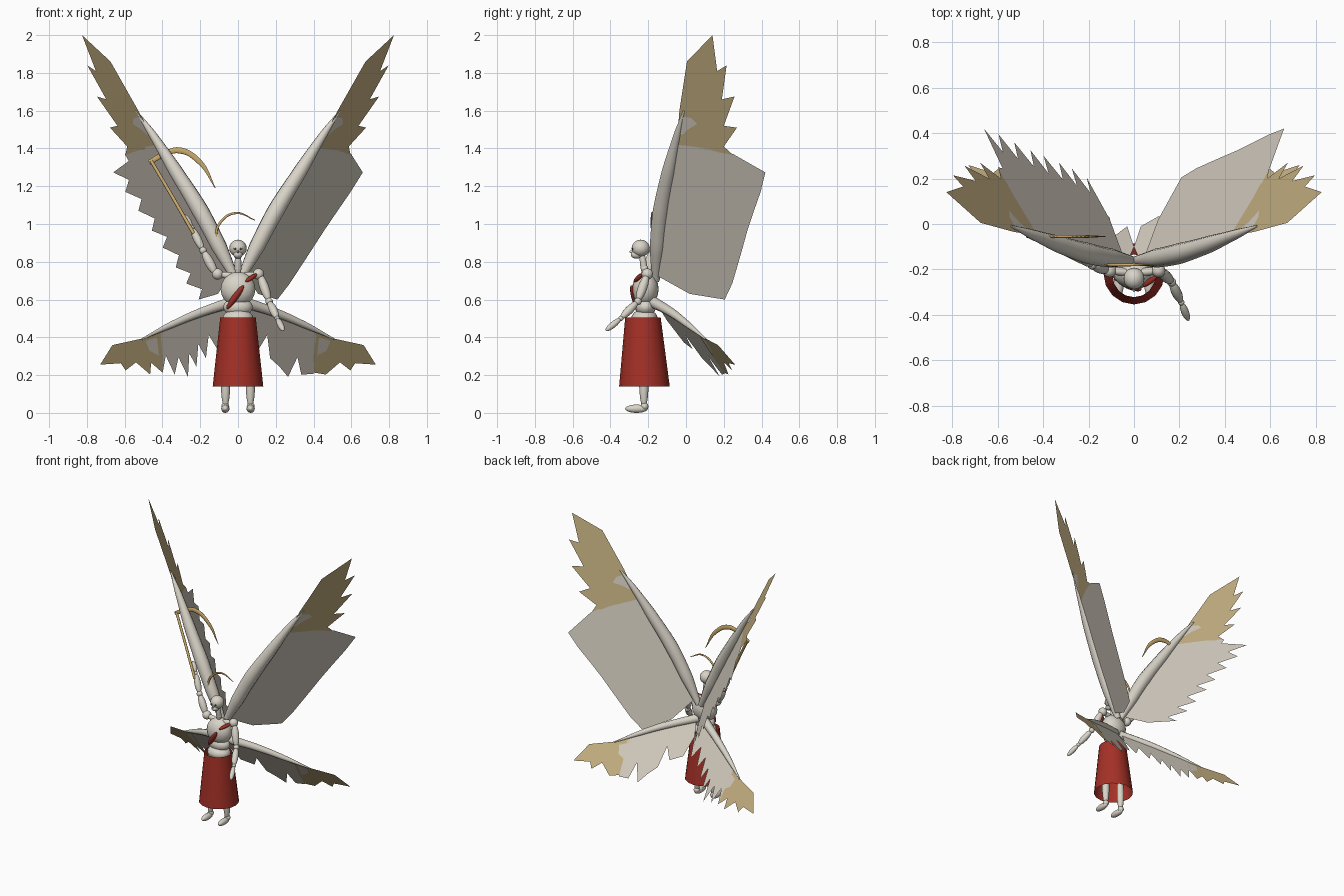
import bpy, bmesh, math
from mathutils import Vector

if "Cube" in bpy.data.objects:
    bpy.data.objects.remove(bpy.data.objects["Cube"])


def material(name, rgb):
    m = bpy.data.materials.new(name)
    m.use_nodes = True
    m.diffuse_color = (*rgb, 1)
    bsdf = next(n for n in m.node_tree.nodes if n.type == 'BSDF_PRINCIPLED')
    bsdf.inputs["Base Color"].default_value = (*rgb, 1)
    return m


BONE = material("bone white", (.70, .66, .58))
FEATHER = material("feather grey", (.65, .60, .52))
TAN = material("feather tan", (.55, .43, .22))
GOLD = material("gold", (.60, .41, .15))
RED = material("cloth red", (.37, .03, .02))
DARK = material("eye dark", (.10, .09, .08))


def finish(ob, name, mat, angle=60):
    ob.name = name
    ob.data.materials.clear()
    ob.data.materials.append(mat)
    if angle:
        bpy.ops.object.select_all(action='DESELECT')
        ob.select_set(True)
        bpy.context.view_layer.objects.active = ob
        bpy.ops.object.shade_smooth_by_angle(angle=math.radians(angle))
    return ob


def from_bmesh(bm, name, mat, angle=0):
    me = bpy.data.meshes.new(name)
    bm.to_mesh(me)
    bm.free()
    ob = bpy.data.objects.new(name, me)
    bpy.context.collection.objects.link(ob)
    return finish(ob, name, mat, angle)


def ball(name, pos, size, mat=BONE):
    """Ellipsoid with the given half sizes."""
    bpy.ops.mesh.primitive_uv_sphere_add(segments=16, ring_count=10, location=pos)
    ob = bpy.context.object
    ob.scale = size if isinstance(size, tuple) else (size,) * 3
    return finish(ob, name, mat)


def spindle(name, a, b, r, mat=BONE):
    """Ellipsoid stretched from a to b."""
    a, b = Vector(a), Vector(b)
    ob = ball(name, (a + b) / 2, (r, r, (b - a).length / 2), mat)
    ob.rotation_euler = (b - a).to_track_quat('Z', 'Y').to_euler()
    return ob


def tube(name, points, radii, mat):
    """Tapered smooth tube through points."""
    cu = bpy.data.curves.new(name, 'CURVE')
    cu.dimensions = '3D'
    cu.bevel_depth, cu.bevel_resolution, cu.resolution_u = 1, 3, 6
    cu.use_fill_caps = True
    sp = cu.splines.new('BEZIER')
    sp.bezier_points.add(len(points) - 1)
    for bp, p, r in zip(sp.bezier_points, points, radii):
        bp.co, bp.radius = p, r
        bp.handle_left_type = bp.handle_right_type = 'AUTO'
    ob = bpy.data.objects.new(name, cu)
    bpy.context.collection.objects.link(ob)
    bpy.ops.object.select_all(action='DESELECT')
    ob.select_set(True)
    bpy.context.view_layer.objects.active = ob
    bpy.ops.object.convert(target='MESH')
    return finish(bpy.context.object, name, mat)


def sheet(name, outline, plane, side, mat, lift=0):
    """Flat feather sheet: 2D outline placed on a wing plane."""
    bm = bmesh.new()
    vs = []
    for p in outline:
        x, y, z = plane(*p)
        vs.append(bm.verts.new((side * (x + lift), y, z)))
    f = bm.faces.new(vs)
    bmesh.ops.triangulate(bm, faces=[f])
    return from_bmesh(bm, name, mat)


def feathered(tips, back):
    """Saw-tooth edge: a notch behind each pair of neighbouring tips."""
    out = []
    for a, b in zip(tips, tips[1:]):
        out += [a, ((a[0] + b[0]) / 2 + back[0], (a[1] + b[1]) / 2 + back[1])]
    return out + [tips[-1]]


def upper(y, z):
    return (.04 + .63 * (y + .16) + .47 * (z - .73), y, z)


def lower(x, y):
    return (x, y, .6 + .386 * (x - .03) - 1.43 * (y + .17))


# Wing outlines: upper in (y, z), lower in (x, y)
UP_GREY = feathered([(.25, 1.37), (.42, 1.273), (.395, 1.17), (.36, 1.07), (.325, .965),
                     (.30, .875), (.27, .77), (.245, .685), (.205, .60)], (-.09, .012))
UP_GREY += [(.02, .63), (-.16, .73), (-.14, 1.07), (-.09, 1.28), (-.05, 1.42), (.12, 1.40)]
UP_TAN = [(-.05, 1.40), (-.035, 1.6), (.005, 1.86), (.14, 2.0), (.165, 1.81), (.215, 1.84),
          (.19, 1.66), (.257, 1.675), (.20, 1.52), (.27, 1.51), (.2, 1.41), (.25, 1.365), (.12, 1.39)]
UP_PATCH = [(-.03, 1.57), (.03, 1.56), (.06, 1.53), (.01, 1.50), (-.02, 1.47), (-.04, 1.48)]
LOW_GREY = [(.03, -.17), (.2, -.07), (.35, .01), (.43, .06), (.41, .14)]
LOW_GREY += feathered([(.40, .205), (.335, .19), (.265, .18), (.22, .13), (.17, .085),
                       (.11, .035), (.03, -.01)], (.015, -.065)) + [(0, -.10)]
LOW_TAN = [(.41, .05), (.5, .10), (.665, .17), (.73, .26), (.62, .225), (.595, .245),
           (.54, .2), (.465, .225), (.46, .18), (.40, .2), (.40, .14)]
LOW_PATCH = [(.42, .075), (.48, .105), (.46, .135), (.41, .14)]

for side, label in ((1, "left"), (-1, "right")):
    def m(x, y, z):
        return (side * x, y, z)

    # Wings
    sheet(label + "_upper_wing_feathers", UP_GREY, upper, side, FEATHER)
    sheet(label + "_upper_wing_tip", UP_TAN, upper, side, TAN)
    sheet(label + "_lower_wing_feathers", LOW_GREY, lower, side, FEATHER)
    sheet(label + "_lower_wing_tip", LOW_TAN, lower, side, TAN)
    for lift in (-.003, .003):
        sheet(label + "_upper_wing_patch", UP_PATCH, upper, side, FEATHER, lift)
        sheet(label + "_lower_wing_patch", LOW_PATCH, lower, side, FEATHER, lift * 3)
    tube(label + "_upper_wing_arm",
         [m(.01, -.16, .70), m(.1, -.15, .88), m(.2, -.13, 1.07), m(.33, -.09, 1.28),
          m(.45, -.045, 1.47), m(.54, -.01, 1.6)],
         [.02, .042, .046, .038, .022, .005], BONE)
    tube(label + "_lower_wing_arm",
         [m(.02, -.18, .59), m(.2, -.075, .53), m(.35, .01, .467), m(.51, .105, .39)],
         [.03, .024, .018, .004], BONE)

    # Legs and feet
    spindle(label + "_thigh", m(.055, -.22, .50), m(.065, -.225, .25), .035)
    spindle(label + "_shin", m(.065, -.225, .30), m(.066, -.222, .02), .025)
    ball(label + "_ankle", m(.067, -.22, .035), .021)
    ball(label + "_foot", m(.067, -.262, .022), (.022, .06, .022))

    # Shoulders and collar bones
    ball(label + "_shoulder", m(.108, -.205, .735), .03)
    spindle(label + "_collar_bone", m(.0, -.215, .72), m(.11, -.205, .735), .018)

    # Eyes
    ball(label + "_eye", m(.017, -.284, .868), (.008, .004, .006), DARK)


def arm(label, shoulder, elbow, wrist, tip):
    spindle(label + "_upper_arm", shoulder, elbow, .025)
    ball(label + "_elbow", elbow, .02)
    spindle(label + "_forearm", elbow, wrist, .022)
    ball(label + "_wrist", wrist, .014)
    spindle(label + "_hand", wrist, tip, .017)


arm("left", (.115, -.205, .735), (.165, -.255, .59), (.208, -.345, .50), (.24, -.425, .435))
arm("right", (-.115, -.205, .73), (-.185, -.18, .86), (-.245, -.14, .98), (-.285, -.115, 1.05))

# Torso, neck and head
ball("chest", (0, -.215, .655), (.092, .07, .092))
ball("abdomen", (0, -.215, .56), (.078, .055, .05))
ball("pelvis", (0, -.22, .50), (.082, .07, .05))
spindle("neck", (0, -.215, .71), (0, -.235, .86), .018)
ball("neck_joint", (0, -.22, .765), .02)
ball("head", (0, -.24, .872), (.046, .048, .045))
ball("jaw", (0, -.262, .838), (.024, .03, .022))
ball("nose", (0, -.288, .853), (.006, .012, .008))

# Skirt, an open cone
bm = bmesh.new()
rings = []
for y, z, r in ((-.22, .14, .134), (-.228, .505, .094)):
    rings.append([bm.verts.new((r * math.sin(a), y + r * math.cos(a), z))
                  for a in (math.tau * i / 16 for i in range(16))])
for i in range(16):
    j = (i + 1) % 16
    bm.faces.new((rings[0][j], rings[0][i], rings[1][i], rings[1][j]))
bmesh.ops.recalc_face_normals(bm, faces=bm.faces)
from_bmesh(bm, "skirt", RED, 60)

# Red chest ornaments
spindle("chest_ornament", (-.06, -.255, .55), (.03, -.29, .675), .017, RED)
spindle("shoulder_ornament", (.04, -.275, .695), (.10, -.23, .735), .012, RED)

# Halo crescent behind the head
tube("halo", [(-.07, -.18, .83), (-.115, -.18, .92), (-.092, -.18, 1.01), (-.01, -.18, 1.058),
              (.09, -.18, 1.02)], [.002, .006, .007, .006, .002], GOLD)

# Scythe
tube("scythe_shaft", [(-.235, -.165, .95), (-.345, -.11, 1.14), (-.46, -.055, 1.335)],
     [.009, .009, .009], GOLD)
blade = tube("scythe_blade",
             [(-.47, -.055, 1.325), (-.40, -.055, 1.365), (-.31, -.055, 1.39), (-.20, -.055, 1.325),
              (-.12, -.055, 1.19)], [.014, .014, .017, .014, .002], GOLD)
for v in blade.data.vertices:
    v.co.y = -.055 + (v.co.y + .055) * .4
